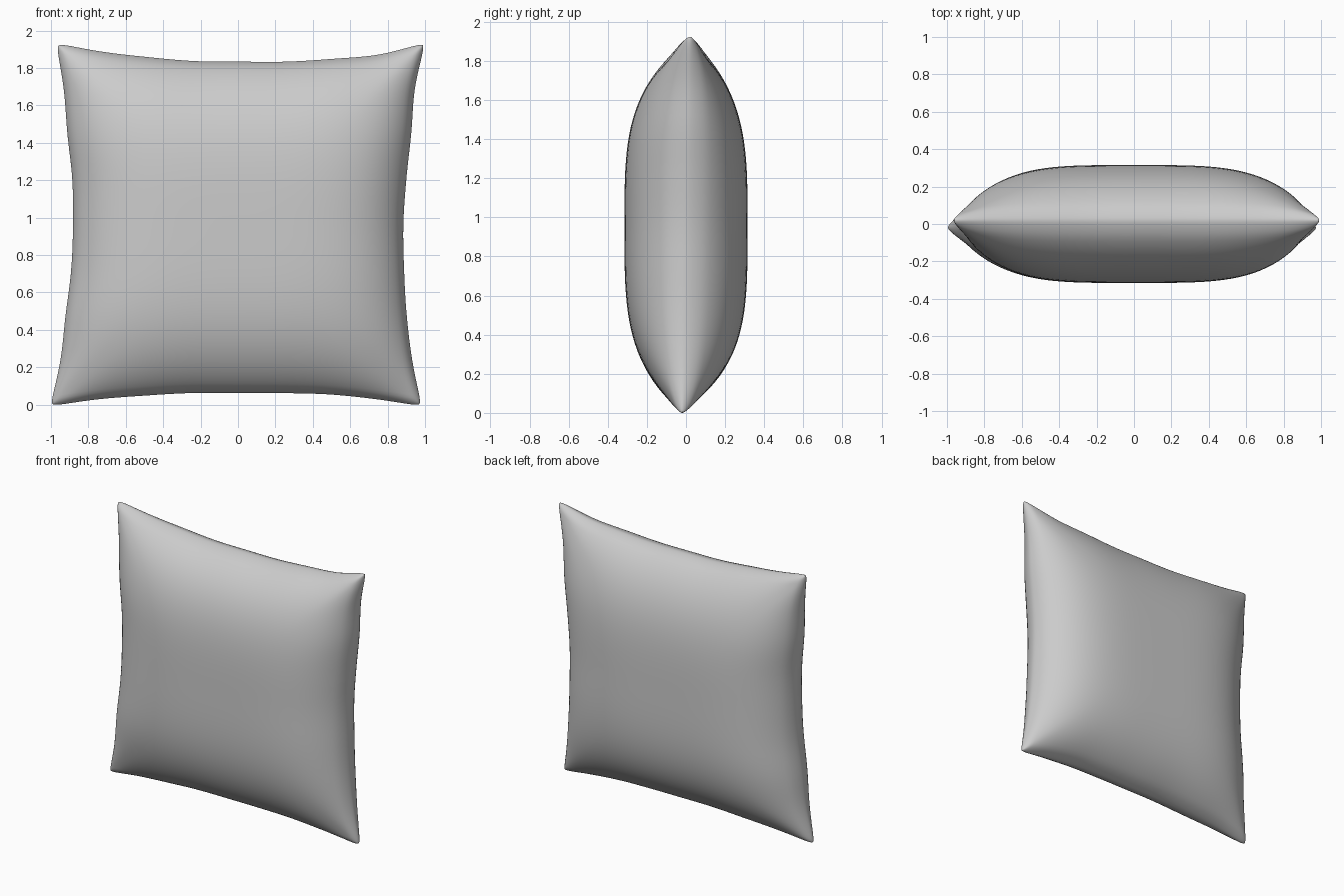
import bpy, bmesh, math

if "Cube" in bpy.data.objects:
    bpy.data.objects.remove(bpy.data.objects["Cube"])

# Seam outline, sampled evenly along each side of the pillow
LEFT = [-1.004, -.95, -.922, -.892, -.882, -.886, -.912, -.932, -.972]
RIGHT = [.982, .932, .902, .888, .884, .900, .926, .946, 1.0]
TOP = [1.94, 1.895, 1.866, 1.845, 1.842, 1.842, 1.857, 1.88, 1.942]
BOTTOM = [.0, .036, .056, .07, .071, .07, .063, .038, .0]
N = 56


def sample(pts, t):
    """Smooth curve through evenly spaced values, t in -1..1."""
    s = (t + 1) / 2 * (len(pts) - 1)
    i = min(int(s), len(pts) - 2)
    f = s - i
    b, c = pts[i], pts[i + 1]
    a = pts[i - 1] if i > 0 else 2 * b - c
    d = pts[i + 2] if i + 2 < len(pts) else 2 * c - b
    return b + .5 * f * (c - a + f * (2*a - 5*b + 4*c - d + f * (3*(b - c) + d - a)))


def position(u, v, side):
    x = sample(LEFT, v) * (1 - u) / 2 + sample(RIGHT, v) * (1 + u) / 2
    z = sample(BOTTOM, u) * (1 - v) / 2 + sample(TOP, u) * (1 + v) / 2
    # round off the corner tips
    tip = .012 * abs(u * v) ** 40
    x -= math.copysign(tip, u)
    z -= math.copysign(tip, v)
    # stuffing bulge plus a narrow rounded seam
    m = max(abs(u), abs(v))
    bulge = max(0, 1 - abs(u) ** 4) ** .65 * max(0, 1 - abs(v) ** 3.5) ** .72
    seam = min(1, max(0, 1 - m) * 30) ** .5
    y = side * (.295 * bulge + .02 * seam) + .02 * v * m ** 6
    return x, y, z


# Pillow: two bulged grids sharing the seam
bm = bmesh.new()
params = [math.sin(math.pi / 2 * (2 * i / N - 1)) for i in range(N + 1)]
seam_verts = {}
for side in (-1, 1):
    grid = {}
    for i, u in enumerate(params):
        for j, v in enumerate(params):
            edge = i in (0, N) or j in (0, N)
            if edge and (i, j) in seam_verts:
                grid[i, j] = seam_verts[i, j]
                continue
            grid[i, j] = bm.verts.new(position(u, v, side))
            if edge:
                seam_verts[i, j] = grid[i, j]
    for i in range(N):
        for j in range(N):
            quad = [grid[i, j], grid[i + 1, j], grid[i + 1, j + 1], grid[i, j + 1]]
            bm.faces.new(quad if side < 0 else quad[::-1])
bmesh.ops.recalc_face_normals(bm, faces=bm.faces)

# Stand it on the ground
low = min(v.co.z for v in bm.verts)
for v in bm.verts:
    v.co.z -= low
for f in bm.faces:
    f.smooth = True

mesh = bpy.data.meshes.new("pillow")
bm.to_mesh(mesh)
bm.free()
pillow = bpy.data.objects.new("pillow", mesh)
bpy.context.collection.objects.link(pillow)

fabric = bpy.data.materials.new("grey fabric")
fabric.diffuse_color = (.6, .6, .6, 1)
fabric.use_nodes = True
fabric.node_tree.nodes["Principled BSDF"].inputs["Base Color"].default_value = fabric.diffuse_color
mesh.materials.append(fabric)
